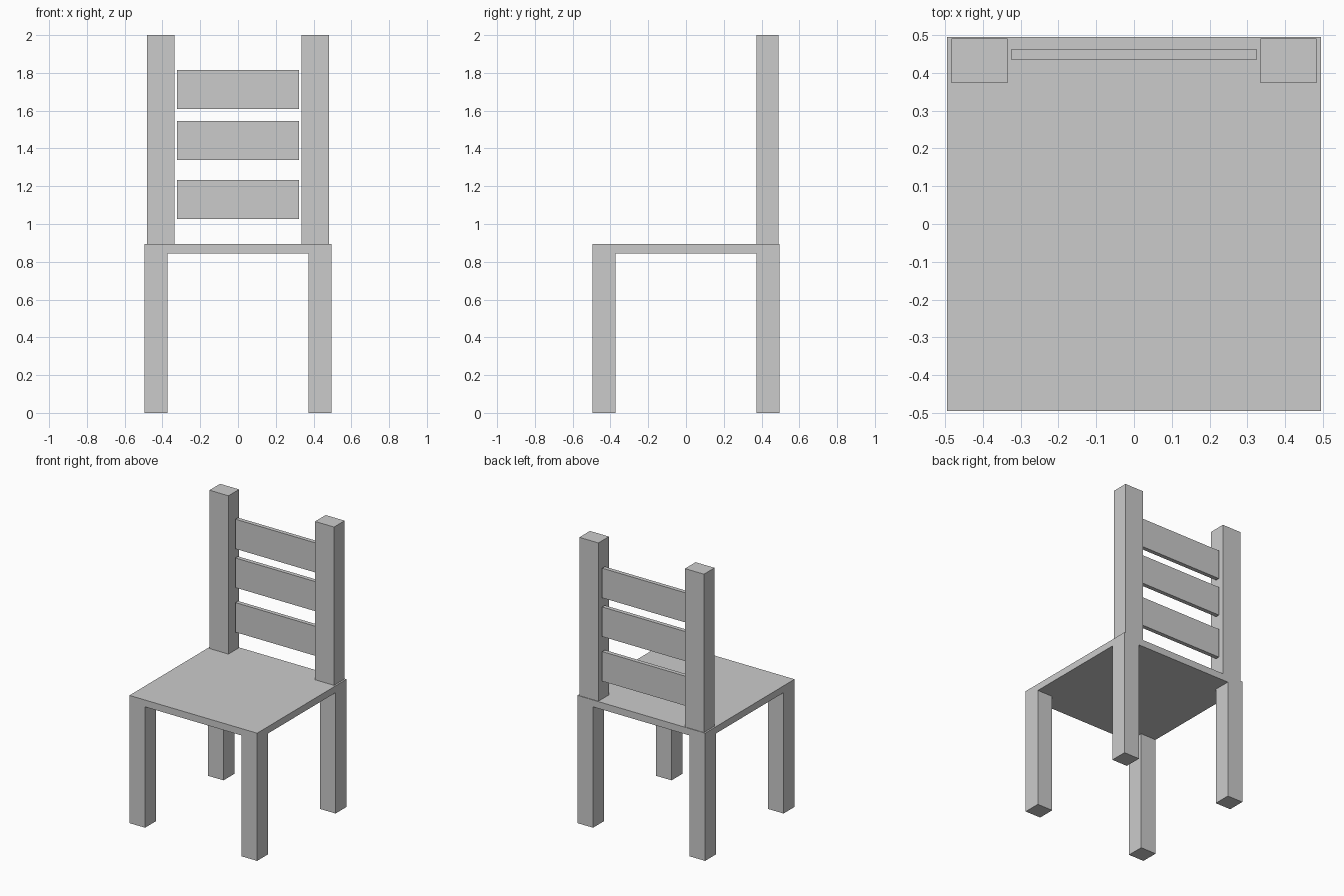
import bpy, bmesh
from mathutils import Vector

if "Cube" in bpy.data.objects:
    bpy.data.objects.remove(bpy.data.objects["Cube"])

HALF = 0.494        # half width of the seat
INNER = 0.373       # inner edge of the legs
SEAT_LOW, SEAT_TOP = 0.845, 0.893


def add_object(name, bm):
    bmesh.ops.recalc_face_normals(bm, faces=bm.faces)
    mesh = bpy.data.meshes.new(name)
    bm.to_mesh(mesh)
    bm.free()
    obj = bpy.data.objects.new(name, mesh)
    bpy.context.collection.objects.link(obj)
    return obj


def box_mesh(low, high):
    low, high = Vector(low), Vector(high)
    bm = bmesh.new()
    bmesh.ops.create_cube(bm, size=1)
    bmesh.ops.scale(bm, vec=high - low, verts=bm.verts)
    bmesh.ops.translate(bm, vec=(low + high) / 2, verts=bm.verts)
    return bm


# Seat slab, cut into a 3 x 3 grid, with the corners pulled down as legs
bm = box_mesh((-HALF, -HALF, SEAT_LOW), (HALF, HALF, SEAT_TOP))
for axis in ((1, 0, 0), (0, 1, 0)):
    for side in (-1, 1):
        bmesh.ops.bisect_plane(bm, geom=bm.verts[:] + bm.edges[:] + bm.faces[:],
                               plane_co=Vector(axis) * INNER * side, plane_no=axis)
bm.normal_update()
corners = []
for f in bm.faces:
    c = f.calc_center_median()
    if f.normal.z < -0.9 and abs(c.x) > INNER and abs(c.y) > INNER:
        corners.append(f)
legs = bmesh.ops.extrude_discrete_faces(bm, faces=corners)["faces"]
for f in legs:
    for v in f.verts:
        v.co.z = 0
bmesh.ops.dissolve_limit(bm, angle_limit=0.01, verts=bm.verts, edges=bm.edges)
add_object("seat_and_legs", bm)

# Back posts standing on the seat
for name, x0, x1 in (("left_post", -0.482, -0.335), ("right_post", 0.335, 0.482)):
    add_object(name, box_mesh((x0, INNER, SEAT_TOP), (x1, 0.49, 2)))

# Back slats, slightly short of the posts
for name, z in (("lower_slat", 1.026), ("middle_slat", 1.338), ("upper_slat", 1.609)):
    add_object(name, box_mesh((-0.324, 0.434, z), (0.324, 0.463, z + 0.207)))
